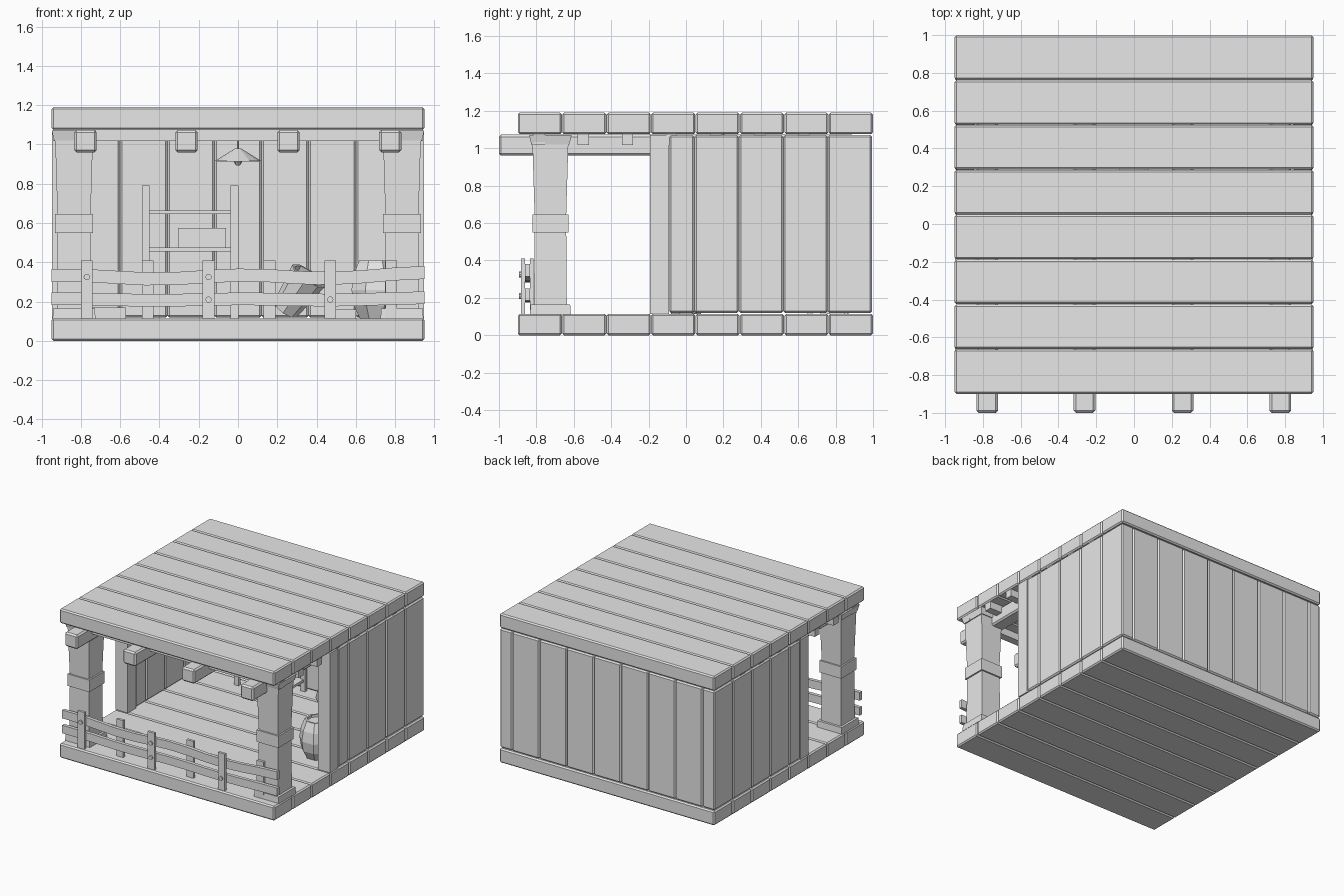
import bpy, bmesh, math
from mathutils import Matrix

if "Cube" in bpy.data.objects:
    bpy.data.objects.remove(bpy.data.objects["Cube"])

grey = bpy.data.materials.new("plain_grey")
grey.use_nodes = True
grey.diffuse_color = (0.8, 0.8, 0.8, 1)
grey.node_tree.nodes["Principled BSDF"].inputs["Base Color"].default_value = (0.8, 0.8, 0.8, 1)


def finish(name, bm, bevel=0):
    bmesh.ops.recalc_face_normals(bm, faces=bm.faces)
    mesh = bpy.data.meshes.new(name)
    bm.to_mesh(mesh)
    bm.free()
    mesh.materials.append(grey)
    obj = bpy.data.objects.new(name, mesh)
    bpy.context.collection.objects.link(obj)
    if bevel:
        mod = obj.modifiers.new("bevel", 'BEVEL')
        mod.width = bevel
        mod.segments = 1
    return obj


def box(name, x, y, z, bevel=0):
    """Box from (min, max) ranges."""
    bm = bmesh.new()
    size = [r[1] - r[0] for r in (x, y, z)]
    mid = [sum(r) / 2 for r in (x, y, z)]
    bmesh.ops.create_cube(bm, size=1, matrix=Matrix.Translation(mid) @ Matrix.Diagonal((*size, 1)))
    return finish(name, bm, bevel)


def loft(name, rings, sides, centre, spin=0, close=True):
    """Stack of regular polygons, rings given as (radius, height)."""
    bm = bmesh.new()
    loops = []
    for r, z in rings:
        angles = [spin + math.tau * i / sides for i in range(sides)]
        loops.append([bm.verts.new((r * math.cos(a), r * math.sin(a), z)) for a in angles])
    for low, high in zip(loops, loops[1:]):
        for i in range(sides):
            j = (i + 1) % sides
            bm.faces.new((low[i], low[j], high[j], high[i]))
    if close:
        bm.faces.new(loops[0])
        bm.faces.new(loops[-1])
    obj = finish(name, bm)
    obj.location = centre
    return obj


# Floor and roof boards
pitch = 1.9 / 8
for i in range(8):
    y = (-0.9 + i * pitch + 0.001, -0.9 + (i + 1) * pitch - 0.001)
    box("floor_board", (-0.95, 0.95), y, (0, 0.115), 0.01)
    box("roof_board", (-0.95, 0.95), y, (1.075, 1.19), 0.01)

# Back wall boards
for i in range(7):
    x = -0.84 + i * 0.24
    box("back_wall_board", (x, x + 0.24), (0.885, 0.995), (0.118, 1.07), 0.01)

# Side wall boards and their front end posts
seams = (-0.09, 0.045, 0.283, 0.52, 0.758, 0.995)
for s in (-1, 1):
    x = sorted((s * 0.84, s * 0.948))
    for a, b in zip(seams, seams[1:]):
        box("side_wall_board", x, (a, b), (0.12, 1.07), 0.01)
    box("wall_end_post", x, (-0.192, -0.09), (0.115, 1.07))

# Roof beams and the cross battens over them
for x in (-0.777, -0.262, 0.257, 0.775):
    box("roof_beam", (x - 0.057, x + 0.057), (-1, 0.9), (0.96, 1.073), 0.012)
for i in range(7):
    y = -0.785 + i * 0.236
    box("cross_batten", (-0.94, 0.94), (y - 0.03, y + 0.03), (1.018, 1.075))

# Porch posts with band, foot and cap
h = math.sqrt(0.5)
for x in (-0.835, 0.835):
    at = (x, -0.725, 0)
    turn = math.pi / 4
    loft("porch_post", [(0.125 * h, 0.11), (0.12 * h, 0.55), (0.12 * h, 0.65), (0.138 * h, 1.07)], 4, at, turn)
    loft("post_band", [(0.137 * h, 0.55), (0.137 * h, 0.645)], 4, at, turn)
    loft("post_foot", [(0.155 * h, 0.112), (0.15 * h, 0.165)], 4, at, turn)
    loft("post_cap", [(0.145 * h, 1.02), (0.16 * h, 1.07)], 4, at, turn)
for o in bpy.context.collection.objects:
    if o.name.startswith(("porch_post", "post_")):
        o.scale = (1.41, 1.41, 1)


# Fence rails with a gently wavy run
def rail(name, height, thick, wave):
    bm = bmesh.new()
    n = 12
    prev = None
    for i in range(n + 1):
        x = -0.95 + 1.9 * i / n
        c = height + wave * math.sin(i * 1.1 + 1) + wave * 2 * max(0, x - 0.3)
        ring = [bm.verts.new((x, y, c + dz)) for y, dz in
                ((-0.862, -thick), (-0.835, -thick), (-0.835, thick), (-0.862, thick))]
        if prev:
            for k in range(4):
                m = (k + 1) % 4
                bm.faces.new((prev[k], prev[m], ring[m], ring[k]))
        else:
            bm.faces.new(ring)
        prev = ring
    bm.faces.new(prev)
    finish(name, bm)


rail("upper_fence_rail", 0.325, 0.033, 0.01)
rail("lower_fence_rail", 0.21, 0.032, 0.004)

# Fence pickets on both sides of the rails
for i in range(3):
    x = -0.77 + 0.62 * i
    box("front_picket", (x - 0.03, x + 0.03), (-0.882, -0.862), (0.112, 0.41))
    x += 0.31
    box("rear_picket", (x - 0.03, x + 0.03), (-0.835, -0.815), (0.112, 0.41))
for x, z in ((-0.77, 0.325), (-0.15, 0.325), (-0.15, 0.21), (0.47, 0.21)):
    bolt = loft("fence_bolt", [(0.016, 0), (0.016, 0.012)], 10, (x, -0.881, z))
    bolt.rotation_euler.x = math.pi / 2

# Hanging lamp
lamp = (0, 0.2, 0)
loft("lamp_shade", [(0.12, 0.915), (0.015, 0.98), (0.008, 0.98), (0.112, 0.913)], 12, lamp, close=False)
loft("lamp_cord", [(0.006, 0.97), (0.006, 1.075)], 6, lamp)
loft("lamp_bulb", [(0.01, 0.893), (0.02, 0.91), (0.012, 0.95)], 8, lamp)

# Open shelf against the back wall
for x in (-0.47, -0.018):
    for y in (0.65, 0.84):
        box("shelf_leg", (x - 0.02, x + 0.02), (y, y + 0.025), (0.112, 0.79))
for z in (0.19, 0.455, 0.645):
    box("shelf_board", (-0.47, -0.01), (0.66, 0.86), (z, z + 0.02))
box("storage_box", (-0.305, -0.06), (0.68, 0.83), (0.475, 0.575))

# Barrel beside the side wall
loft("barrel", [(0.085, 0.113), (0.12, 0.18), (0.132, 0.26), (0.12, 0.34), (0.09, 0.41), (0.075, 0.41), (0.075, 0.39)],
     8, (0.7, 0, 0), math.pi / 8)

# Tipped bucket and loose boards at the back
bucket = loft("tipped_bucket", [(0.07, -0.11), (0.1, 0.11), (0.085, 0.11), (0.06, -0.09)], 8, (0.3, 0.72, 0.245))
bucket.rotation_euler = (0.3, 0.6, 0)
box("loose_board", (-0.74, -0.57), (0.8, 0.87), (0.113, 0.17))
box("loose_board", (0.46, 0.6), (0.72, 0.85), (0.113, 0.16))
